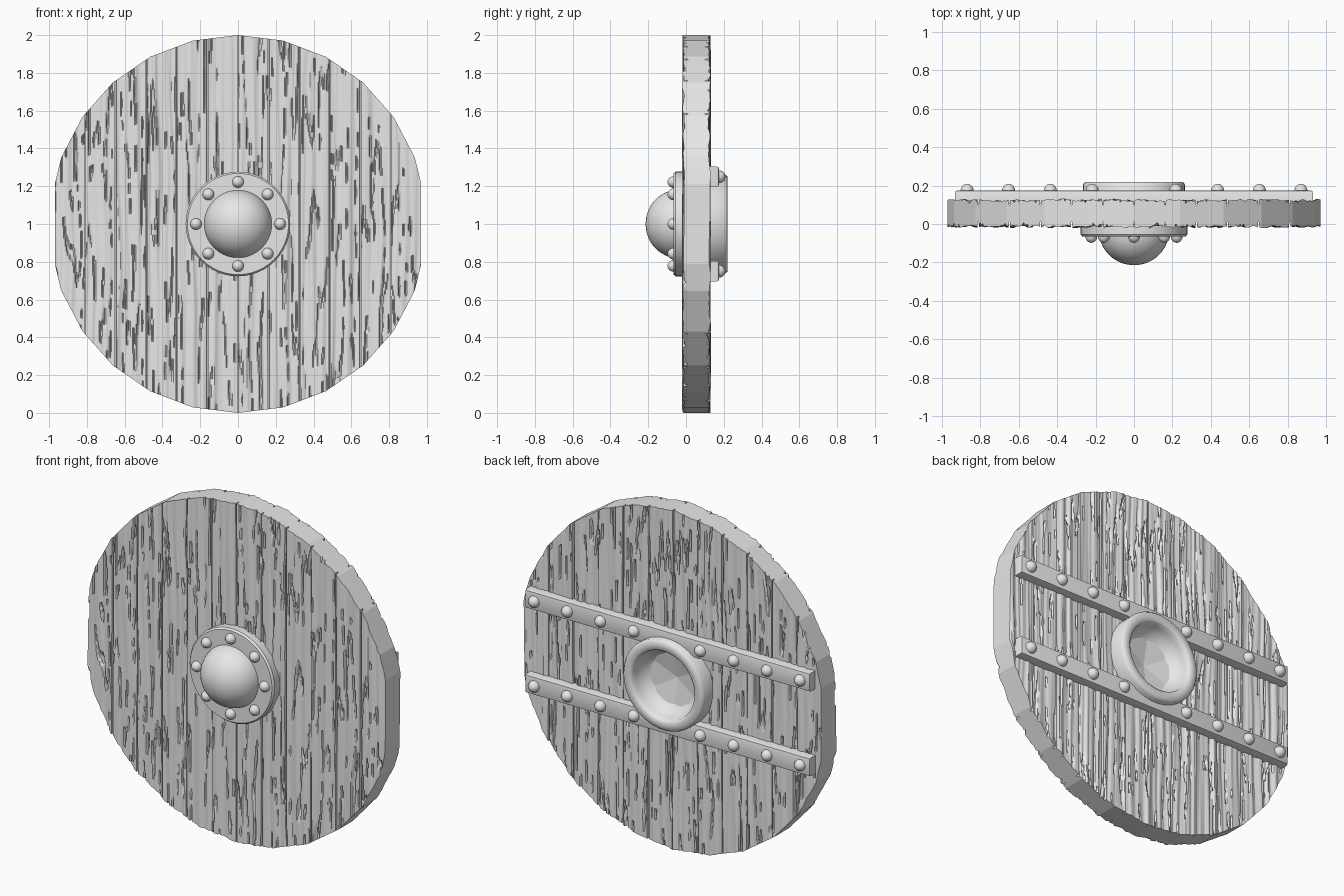
import bpy, bmesh, math
from mathutils import Vector, noise

cube = bpy.data.objects.get("Cube")
if cube:
    bpy.data.objects.remove(cube, do_unlink=True)

grey = bpy.data.materials.new("plain grey")
grey.use_nodes = True
grey.diffuse_color = (0.8, 0.8, 0.8, 1)
grey.node_tree.nodes["Principled BSDF"].inputs["Base Color"].default_value = (0.8, 0.8, 0.8, 1)


def finish(name, bm, angle=35):
    """Turn a bmesh into a named, shaded object."""
    bmesh.ops.recalc_face_normals(bm, faces=bm.faces)
    mesh = bpy.data.meshes.new(name)
    bm.to_mesh(mesh)
    bm.free()
    mesh.materials.append(grey)
    obj = bpy.data.objects.new(name, mesh)
    bpy.context.collection.objects.link(obj)
    if angle:
        bpy.ops.object.select_all(action='DESELECT')
        obj.select_set(True)
        bpy.context.view_layer.objects.active = obj
        bpy.ops.object.shade_smooth_by_angle(angle=math.radians(angle))
    return obj


def lathe(name, profile, x=0, z=1, segments=40, angle=35):
    """Spin (radius, y) points round an axis parallel to y."""
    bm = bmesh.new()
    rings = []
    for r, y in profile:
        if r == 0:
            rings.append([bm.verts.new((x, y, z))] * segments)
        else:
            turns = [2 * math.pi * i / segments for i in range(segments)]
            rings.append([bm.verts.new((x + r * math.sin(a), y, z + r * math.cos(a))) for a in turns])
    for a, b in zip(rings, rings[1:]):
        for i in range(segments):
            j = (i + 1) % segments
            corners = list(dict.fromkeys((a[i], a[j], b[j], b[i])))
            bm.faces.new(corners)
    return finish(name, bm, angle)


def dome(radius, base, height, steps):
    """Quarter-round profile rising from y = base by a signed height."""
    arc = [math.pi / 2 * i / steps for i in range(steps)]
    return [(radius * math.cos(a), base + height * math.sin(a)) for a in arc] + [(0, base + height)]


# Planked wooden disc: a 26-sided outline trimmed at both sides
SIDES, HALF, PLANK, ROWS = 26, 0.97, 0.162, 60
outline = [(math.sin(2 * math.pi * k / SIDES), math.cos(2 * math.pi * k / SIDES)) for k in range(-6, 7)]


def half_height(x):
    for (x0, z0), (x1, z1) in zip(outline, outline[1:]):
        if x0 <= x <= x1:
            return z0 + (z1 - z0) * (x - x0) / (x1 - x0)
    return 0


def grain(x, z, seed):
    """Depth of ribs, cracks and plank gaps below the surface."""
    wave = 0.018 * noise.noise(Vector((x * 3, z * 2.2, seed)))
    plank = math.floor(x / PLANK)
    u = x + wave
    ribs = noise.noise(Vector((u * 32, z * 0.7, seed + plank * 7)))
    fine = noise.noise(Vector((u * 75, z * 1.2, seed + 3)))
    depth = 0.009 + 0.011 * ribs + 0.004 * fine
    crack = noise.noise(Vector((u * 30, z * 1.5, seed + 20)))
    broken = noise.noise(Vector((x * 40, z * 7, seed + 30)))
    if abs(crack) < 0.05 and broken > -0.05:
        depth += 0.014
    gap = abs(x - PLANK * round(x / PLANK))
    if gap < 0.003 and abs(x) < HALF - 0.05:
        depth = 0.032
    return max(depth, 0)


columns = {round(-HALF + 2 * HALF * i / 330, 4) for i in range(331)}
columns |= {round(x, 4) for x, z in outline if abs(x) < HALF}
for k in range(-5, 6):
    columns |= {round(k * PLANK + d, 4) for d in (-0.0035, -0.0025, 0.0025, 0.0035)}
columns = sorted(columns)

bm = bmesh.new()
sheets = []
for side, surface, seed in ((1, -0.022, 1.3), (-1, 0.132, 50.7)):
    sheet = []
    for x in columns:
        h = half_height(x)
        line = []
        for r in range(ROWS + 1):
            z = h * (2 * r / ROWS - 1)
            y = surface + side * grain(x, z, seed)
            if side < 0 and math.hypot(x, z) < 0.22:
                y = 0.05  # hollow behind the grip ring
            line.append(bm.verts.new((x, y, z + 1)))
        sheet.append(line)
    sheets.append(sheet)
    for a, b in zip(sheet, sheet[1:]):
        for r in range(ROWS):
            bm.faces.new((a[r], b[r], b[r + 1], a[r + 1]))
front, back = sheets
rim_start = len(bm.faces)
for i in range(len(columns) - 1):
    for r in (0, ROWS):
        bm.faces.new((front[i][r], front[i + 1][r], back[i + 1][r], back[i][r]))
for c in (0, -1):
    for r in range(ROWS):
        bm.faces.new((front[c][r], front[c][r + 1], back[c][r + 1], back[c][r]))
disc = finish("wooden_disc", bm, 40)
for poly in disc.data.polygons[rim_start:]:
    poly.use_smooth = False

# Front boss: flange, dome and a circle of rivets
lathe("boss_flange", [(0, 0), (0.277, 0), (0.277, -0.055), (0.268, -0.066), (0, -0.066)], segments=48)
lathe("boss_dome", dome(0.181, -0.04, -0.174, 12), segments=40)
for i in range(8):
    a = math.pi / 4 * i
    lathe("boss_rivet", dome(0.031, -0.064, -0.034, 5),
          0.222 * math.sin(a), 1 + 0.222 * math.cos(a), 16)

# Back grip ring with a recessed bowl
lathe("back_ring", [(0.265, 0.09), (0.265, 0.205), (0.253, 0.219), (0.213, 0.219), (0.203, 0.21),
                    (0.198, 0.18), (0.185, 0.145), (0.16, 0.115), (0.145, 0.105)], segments=48, angle=50)
lathe("bowl_floor", [(0.175, 0.112), (0, 0.08)], segments=6, angle=0)

# Back straps with rivets
for z in (0.75, 1.25):
    bm = bmesh.new()
    bmesh.ops.create_cube(bm, size=1)
    for v in bm.verts:
        v.co = Vector((v.co.x * 1.86, 0.14 + v.co.y * 0.07, z + v.co.z * 0.108))
    outer = [e for e in bm.edges if all(v.co.y > 0.15 for v in e.verts)]
    bmesh.ops.bevel(bm, geom=outer, offset=0.012, segments=2, affect='EDGES', profile=0.5)
    finish("back_strap", bm)
    for x in (0.217, 0.435, 0.652, 0.868):
        for side in (-1, 1):
            lathe("strap_rivet", dome(0.034, 0.172, 0.037, 5), side * x, z, 16)
